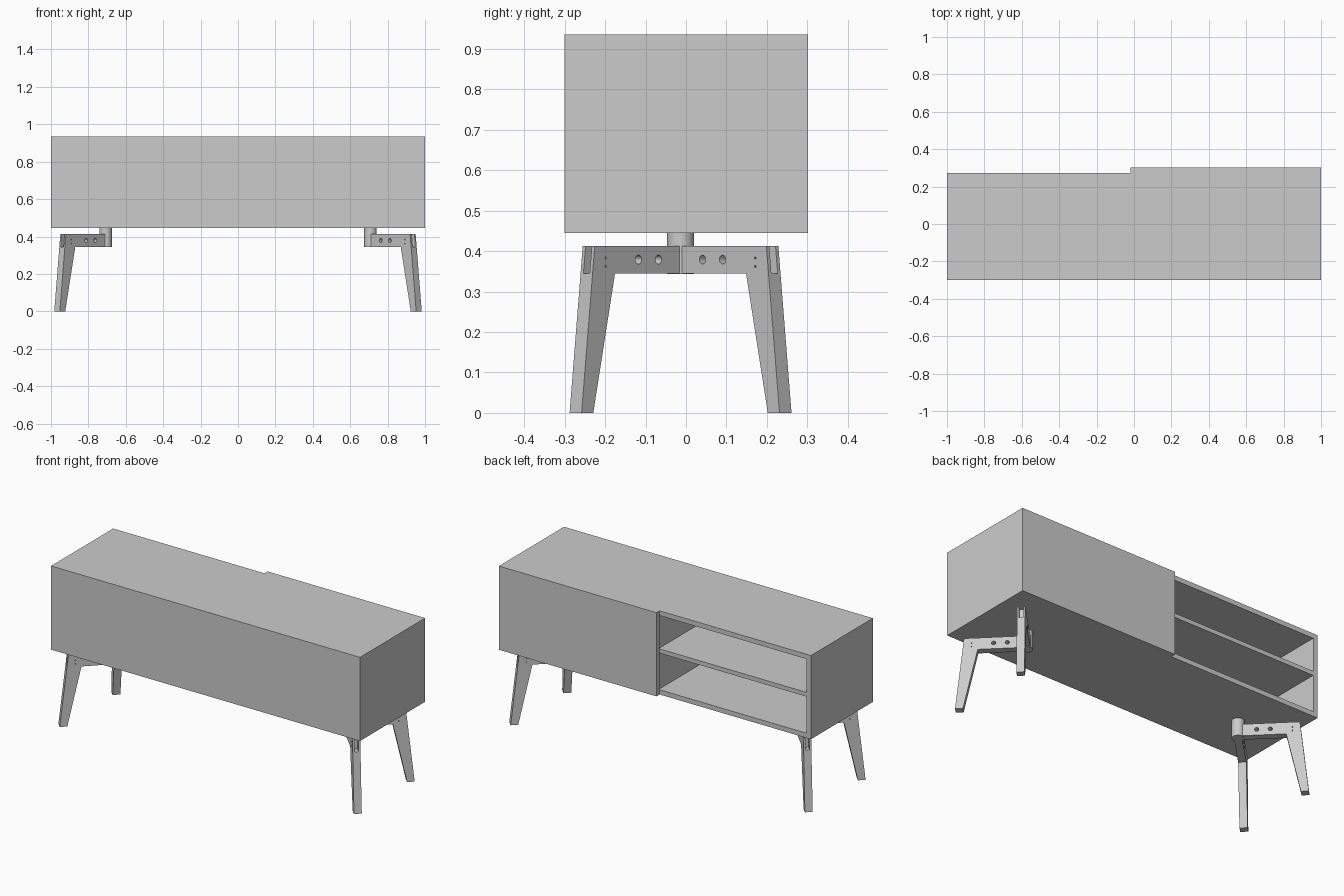
import bpy, bmesh
from math import radians
from mathutils import Matrix, Vector

if "Cube" in bpy.data.objects:
    bpy.data.objects.remove(bpy.data.objects["Cube"])


def link(name, bm):
    bmesh.ops.recalc_face_normals(bm, faces=bm.faces)
    me = bpy.data.meshes.new(name)
    bm.to_mesh(me)
    bm.free()
    ob = bpy.data.objects.new(name, me)
    bpy.context.collection.objects.link(ob)
    return ob


def box(name, x0, x1, y0, y1, z0, z1):
    bm = bmesh.new()
    size = Matrix.Diagonal((x1 - x0, y1 - y0, z1 - z0, 1))
    mid = Matrix.Translation(((x0 + x1) / 2, (y0 + y1) / 2, (z0 + z1) / 2))
    bmesh.ops.create_cube(bm, size=1, matrix=mid @ size)
    return link(name, bm)


def cylinder(name, r, depth, matrix, seg=32):
    bm = bmesh.new()
    bmesh.ops.create_cone(bm, cap_ends=True, segments=seg, radius1=r, radius2=r,
                          depth=depth, matrix=matrix)
    return link(name, bm)


def smooth(ob):
    bpy.ops.object.select_all(action='DESELECT')
    ob.select_set(True)
    bpy.context.view_layer.objects.active = ob
    bpy.ops.object.shade_smooth_by_angle(angle=radians(30))


# Cabinet carcass, open towards +y
T = 0.028
Y0, Y1, Z0, Z1 = -0.30, 0.273, 0.445, 0.935
box("top_board", -1, 1, Y0, Y1, Z1 - T, Z1)
box("bottom_board", -1, 1, Y0, Y1, Z0, Z0 + T)
box("left_side", -1, -1 + T, Y0, Y1, Z0 + T, Z1 - T)
box("right_side", 1 - T, 1, Y0, Y1, Z0 + T, Z1 - T)
box("closed_panel", -1 + T, 1 - T, Y0, Y0 + T, Z0 + T, Z1 - T)
box("divider", -T / 2, T / 2, Y0 + T, Y1, Z0 + T, Z1 - T)
for name, a, b in (("open_shelf", -1 + T, -T / 2), ("door_side_shelf", T / 2, 1 - T)):
    box(name, a, b, Y0 + T, Y1, 0.687, 0.712)

# Sliding door
box("sliding_door", -0.02, 1, Y1, 0.302, Z0, Z1)

# Leg with arm: profile in the radial plane, extruded to its thickness
W = 0.042
profile = [(0.02, 0.345), (0.25, 0.345), (0.326, 0), (0.367, 0), (0.321, 0.413), (0.02, 0.413)]
bm = bmesh.new()
face = bm.faces.new([bm.verts.new((u, -W / 2, z)) for u, z in profile])
ext = bmesh.ops.extrude_face_region(bm, geom=[face])
bmesh.ops.translate(bm, vec=Vector((0, W, 0)),
                    verts=[g for g in ext["geom"] if isinstance(g, bmesh.types.BMVert)])
leg = link("leg_master", bm)

# Bolt holes, screw holes and the joint slot at the outer end
cutters = [box("slot_cutter", 0.293, 0.40, -0.011, 0.011, 0.345, 0.45)]
for u, z, r, seg in ((0.098, 0.379, 0.011, 24), (0.168, 0.379, 0.011, 24),
                     (0.282, 0.383, 0.003, 10), (0.282, 0.362, 0.003, 10)):
    m = Matrix.Translation((u, 0, z)) @ Matrix.Rotation(radians(90), 4, 'X')
    cutters.append(cylinder("hole_cutter", r, 0.1, m, seg))
for c in cutters:
    c.hide_render = True
    mod = leg.modifiers.new("cut", 'BOOLEAN')
    mod.object = c
    mod.operation = 'DIFFERENCE'
    mod.solver = 'EXACT'
deps = bpy.context.evaluated_depsgraph_get()
leg_mesh = bpy.data.meshes.new_from_object(leg.evaluated_get(deps))
for ob in cutters + [leg]:
    bpy.data.objects.remove(ob)

# Two hubs, each carrying a pair of legs splayed at 45 degrees
CY = -0.0135
for side, sx, angles in (("right", 1, (-45, 45)), ("left", -1, (-135, 135))):
    hub = cylinder(side + "_hub", 0.033, 0.102, Matrix.Translation((sx * 0.708, CY, 0.394)))
    smooth(hub)
    for end, a in zip(("front", "back"), angles):
        ob = bpy.data.objects.new(f"{end}_{side}_leg", leg_mesh.copy())
        bpy.context.collection.objects.link(ob)
        ob.location = (sx * 0.708, CY, 0)
        ob.rotation_euler.z = radians(a)
        smooth(ob)
